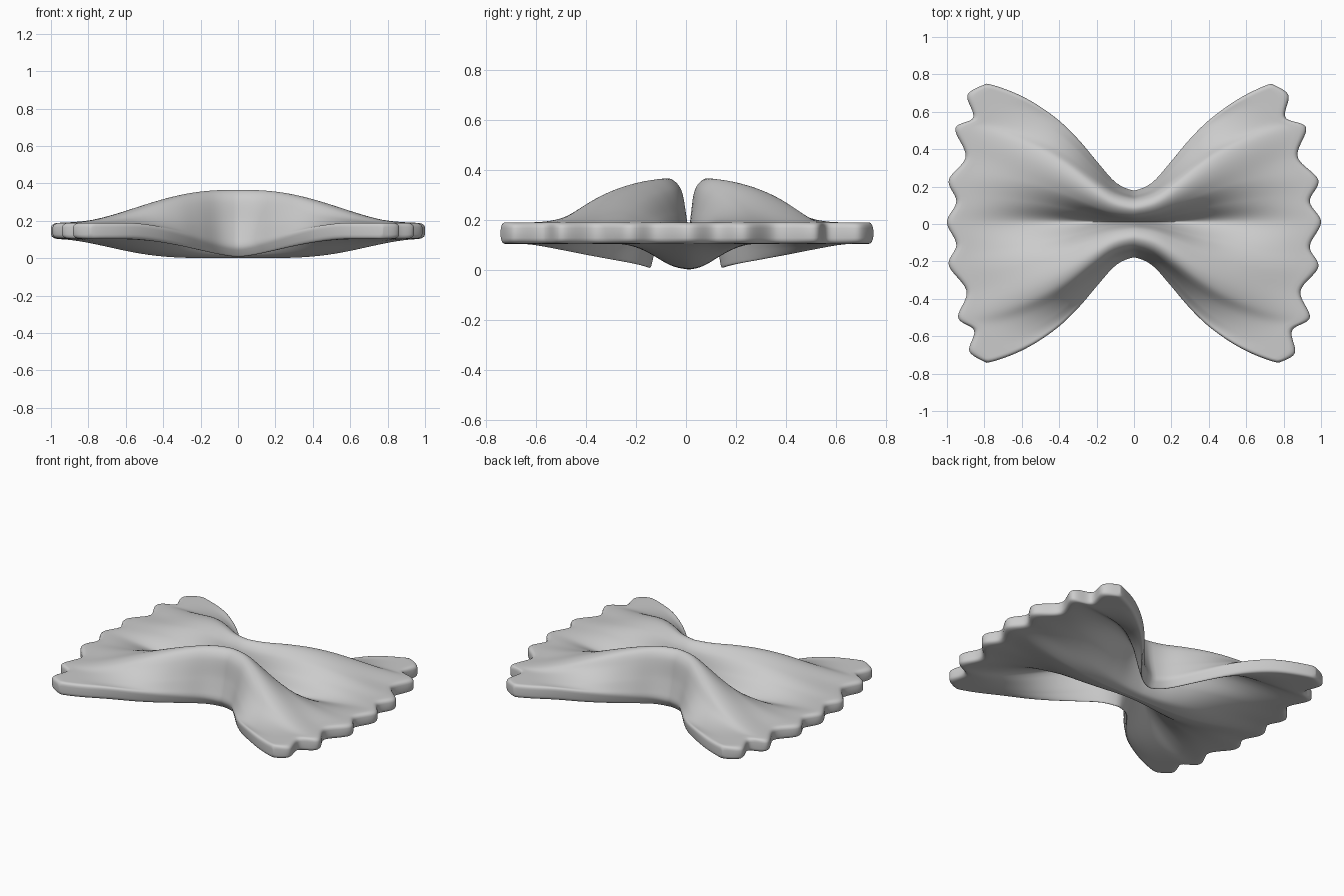
import bpy, bmesh, math

cube = bpy.data.objects.get("Cube")
if cube:
    bpy.data.objects.remove(cube, do_unlink=True)

# Pinched half section (y, z) from valley over the ridge to the outer edge
PINCH_TOP = [(0, .13), (.01, .225), (.03, .325), (.08, .365), (.13, .32), (.152, .19), (.182, .06)]
PINCH_BOTTOM = [(0, .0), (.048, .02), (.083, .1), (.1, .225), (.112, .22), (.125, .09), (.143, -.002)]
# Scalloped ends (x, y), front to back
RIM_LEFT = [(.775, -.742), (.86, -.69), (.845, -.57), (.94, -.50), (.89, -.36), (.985, -.23), (.94, -.12),
            (1.0, .01), (.94, .12), (.985, .235), (.875, .36), (.92, .515), (.81, .57), (.825, .69), (.735, .75)]
RIM_RIGHT = [(.79, -.742), (.88, -.68), (.855, -.57), (.94, -.50), (.895, -.36), (.99, -.22), (.95, -.11),
             (1.0, .01), (.95, .12), (.99, .235), (.90, .36), (.955, .51), (.86, .57), (.89, .69), (.79, .75)]
# Spread of the wing from the pinch (0) to the rim (1)
SPREAD = [(0,), (.075,), (.26,), (.46,), (.63,), (.76,), (.865,), (.945,), (1,)]
# Per half section: how far out the sheet keeps bending, and how late it does so
BEND = [(1, 2.5), (1, 1.6), (1, 1.4), (1, 1.4), (.95, 1.15), (.87, .95), (.75, .8)]
RIM_Z, RIM_HALF = .146, .043


def spline(points, t):
    """Smooth curve through evenly spaced points, t in 0..1."""
    n = len(points) - 1
    i = min(int(t * n), n - 1)
    f = t * n - i
    a, b, c, d = (points[max(0, min(n, i + k))] for k in (-1, 0, 1, 2))
    return [q + .5 * f * (r - p + f * (2 * p - 5 * q + 4 * r - s + f * (3 * (q - r) + s - p)))
            for p, q, r, s in zip(a, b, c, d)]


def edge_round(t, radius):
    """Thickness factor that rounds the sheet off at its border."""
    s = max(0, 1 - t / radius)
    return .45 + .55 * math.sqrt(max(0, 1 - s * s))


def sheet_point(u, v):
    """Top and bottom points of the sheet; u runs along x, v across."""
    a = abs(u)
    m = v * v / (abs(v) + .03) * 1.03  # rounds the valley floor
    side = 1 if v >= 0 else -1
    rx, ry = spline(RIM_LEFT if u >= 0 else RIM_RIGHT, (v + 1) / 2)
    base = .76 + .2 * (1 - v * v)
    x = math.copysign(a * base + a ** 5 * (rx - base), u)
    w = spline(SPREAD, a)[0]
    reach, power = spline(BEND, m)
    t = min(1, a / reach)
    k = (t * t * (3 - 2 * t)) ** power
    out = []
    for prof, sign in ((PINCH_TOP, 1), (PINCH_BOTTOM, -1)):
        py, pz = spline(prof, m)
        y = (py * side + .012 * (1 - m)) * (1 - w) + ry * w
        out.append((x, y, pz * (1 - k) + (RIM_Z + sign * RIM_HALF) * k))
    f = edge_round(1 - a, .035) * edge_round(1 - abs(v), .045)
    mid = [(p + q) / 2 for p, q in zip(*out)]
    return [[c + (p - c) * f for c, p in zip(mid, pt)] for pt in out]


def samples(n, tight):
    """Even steps over -1..1 with extra steps close to both borders."""
    inner = [(-1 + 2 * i / n) * (1 - tight) for i in range(n + 1)]
    extra = [1 - tight * f for f in (.6, .3, .1, 0)]
    return [-e for e in reversed(extra)] + inner + extra


us, vs = samples(64, .035), samples(128, .045)
bm = bmesh.new()
top, bottom = [], []
for u in us:
    pairs = [sheet_point(u, v) for v in vs]
    top.append([bm.verts.new(p[0]) for p in pairs])
    bottom.append([bm.verts.new(p[1]) for p in pairs])

# Upper and lower skins
nu, nv = len(us), len(vs)
for i in range(nu - 1):
    for j in range(nv - 1):
        bm.faces.new((top[i][j], top[i + 1][j], top[i + 1][j + 1], top[i][j + 1]))
        bm.faces.new((bottom[i][j], bottom[i][j + 1], bottom[i + 1][j + 1], bottom[i + 1][j]))
# Border wall
ring = ([(i, 0) for i in range(nu - 1)] + [(nu - 1, j) for j in range(nv - 1)] +
        [(i, nv - 1) for i in range(nu - 1, 0, -1)] + [(0, j) for j in range(nv - 1, 0, -1)])
for (i, j), (k, l) in zip(ring, ring[1:] + ring[:1]):
    bm.faces.new((top[i][j], bottom[i][j], bottom[k][l], top[k][l]))
bmesh.ops.recalc_face_normals(bm, faces=bm.faces)

mesh = bpy.data.meshes.new("bow_sheet")
bm.to_mesh(mesh)
bm.free()
bow = bpy.data.objects.new("bow_sheet", mesh)
bpy.context.collection.objects.link(bow)

mat = bpy.data.materials.new("light grey")
mat.use_nodes = True
colour = (.6, .6, .6, 1)
mat.diffuse_color = colour
mat.node_tree.nodes["Principled BSDF"].inputs["Base Color"].default_value = colour
mesh.materials.append(mat)

bpy.context.view_layer.objects.active = bow
bow.select_set(True)
bpy.ops.object.shade_smooth_by_angle(angle=math.radians(60))
